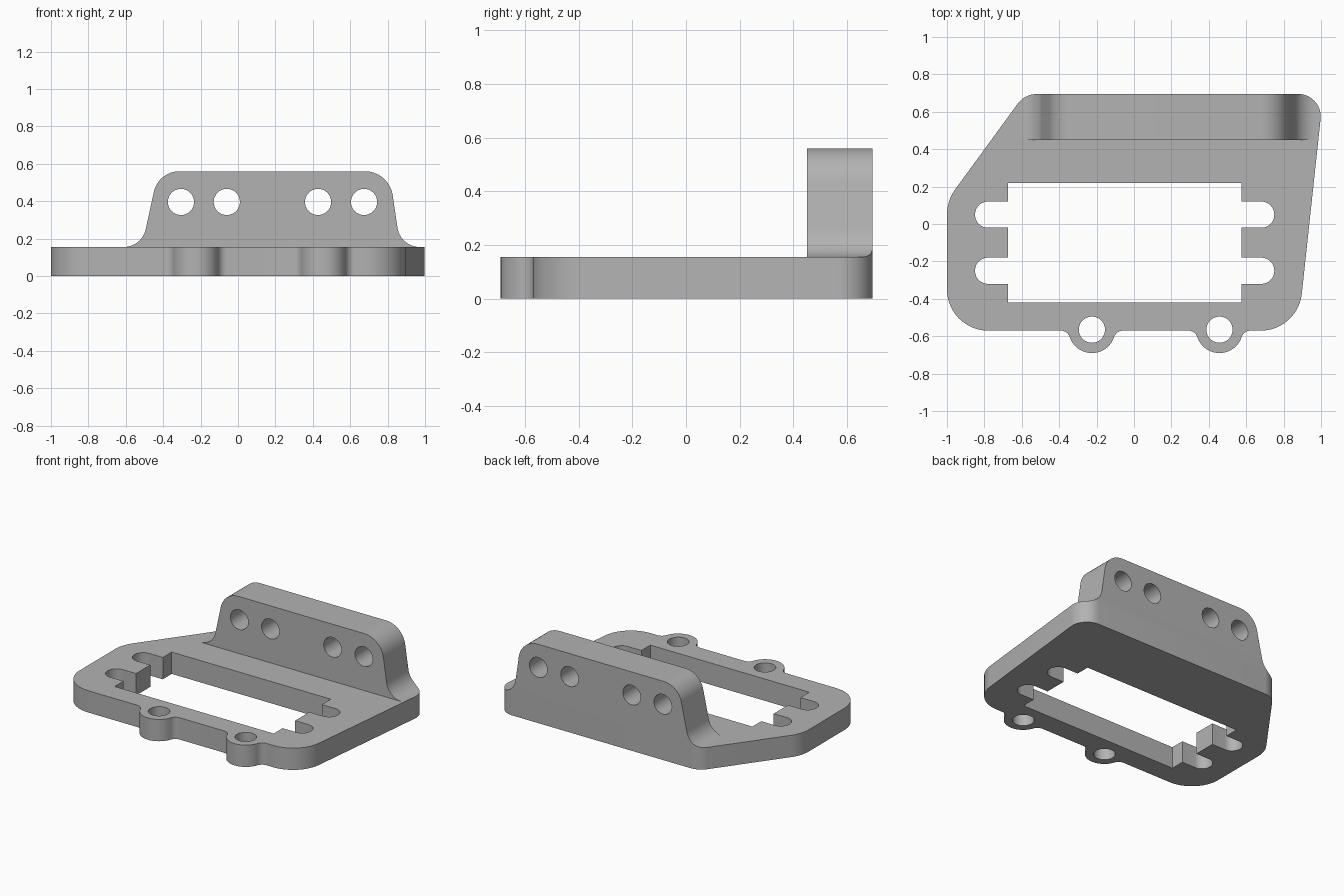
import bpy, bmesh
from math import sin, cos, tan, asin, pi, radians
from mathutils import Vector, Matrix

cube = bpy.data.objects.get("Cube")
if cube:
    bpy.data.objects.remove(cube, do_unlink=True)

GREY = (0.45, 0.45, 0.45, 1)
mat = bpy.data.materials.new("plain grey")
mat.use_nodes = True
mat.diffuse_color = GREY
mat.node_tree.nodes["Principled BSDF"].inputs["Base Color"].default_value = GREY

BASE_TOP, WALL_TOP, BACK, WALL_FRONT, FRONT = 0.155, 0.56, 0.695, 0.45, -0.57
HOLE_R = 0.07


def arc(cx, cy, r, a0, a1, n=12):
    steps = [a0 + (a1 - a0) * i / n for i in range(n + 1)]
    return [(cx + r * cos(a), cy + r * sin(a)) for a in steps]


def circle(cx, cy, r=HOLE_R):
    return arc(cx, cy, r, 0, 2 * pi, 40)[:-1]


def rounded(corners, n=12):
    """Polygon of (x, y, radius) corners with each corner filleted."""
    pts = []
    for i, (x, y, r) in enumerate(corners):
        p = Vector((x, y))
        if r == 0:
            pts.append((x, y))
            continue
        a = (Vector(corners[i - 1][:2]) - p).normalized()
        b = (Vector(corners[(i + 1) % len(corners)][:2]) - p).normalized()
        half = a.angle(b) / 2
        centre = p + (a + b).normalized() * (r / sin(half))
        s = p + a * (r / tan(half)) - centre
        e = p + b * (r / tan(half)) - centre
        turn = s.angle(e)
        for k in range(n + 1):
            t = k / n
            v = (s * sin((1 - t) * turn) + e * sin(t * turn)) / sin(turn)
            pts.append(tuple(centre + v))
    return pts


def ear(cx, cy=-0.565, r=0.125, f=0.05):
    """Round lug that blends into the front edge, from left to right."""
    fy = FRONT - f
    a = asin((cy - fy) / (r + f))
    dx = (r + f) * cos(a)
    return (arc(cx - dx, fy, f, pi / 2, a, 8)
            + arc(cx, cy, r, pi + a, 2 * pi - a, 28)[1:-1]
            + arc(cx + dx, fy, f, pi - a, pi / 2, 8))


def extrude(name, loops, depth, matrix):
    """Solid from closed outlines; inner outlines become holes."""
    cu = bpy.data.curves.new(name, 'CURVE')
    cu.dimensions, cu.fill_mode, cu.extrude = '2D', 'BOTH', depth / 2
    for loop in loops:
        sp = cu.splines.new('POLY')
        sp.points.add(len(loop) - 1)
        for q, (x, y) in zip(sp.points, loop):
            q.co = (x, y, 0, 1)
        sp.use_cyclic_u = True
    tmp = bpy.data.objects.new(name + " outline", cu)
    bpy.context.collection.objects.link(tmp)
    bpy.context.view_layer.update()
    me = bpy.data.meshes.new_from_object(
        tmp.evaluated_get(bpy.context.evaluated_depsgraph_get()))
    bpy.data.objects.remove(tmp, do_unlink=True)
    bm = bmesh.new()
    bm.from_mesh(me)
    bmesh.ops.remove_doubles(bm, verts=bm.verts, dist=1e-4)
    bmesh.ops.transform(bm, matrix=matrix, verts=bm.verts)
    bmesh.ops.recalc_face_normals(bm, faces=bm.faces)
    bm.to_mesh(me)
    bm.free()
    me.materials.clear()
    me.materials.append(mat)
    ob = bpy.data.objects.new(name, me)
    bpy.context.collection.objects.link(ob)
    return ob


# Base plate outline, with two lugs on the front edge
ears = [-0.225, 0.457]
corners = [(-1, FRONT, 0.22)]
for cx in ears:
    corners += [(x, y, 0) for x, y in ear(cx)]
corners += [(0.876, FRONT, 0.22), (1.012, BACK, 0.12),
            (-0.584, BACK, 0.13), (-1, 0.125, 0.23)]
outline = rounded(corners)

# Window with two round-ended slots on each side
R = HOLE_R - 0.0005
slots = [-0.25, 0.05]
window = [(-0.675, -0.42, 0), (0.575, -0.42, 0)]
for y in slots:
    window += [(0.575, y - HOLE_R, 0), (0.75, y - HOLE_R, R),
               (0.75, y + HOLE_R, R), (0.575, y + HOLE_R, 0)]
window += [(0.575, 0.22, 0), (-0.675, 0.22, 0)]
for y in reversed(slots):
    window += [(-0.675, y + HOLE_R, 0), (-0.85, y + HOLE_R, R),
               (-0.85, y - HOLE_R, R), (-0.675, y - HOLE_R, 0)]

base = extrude("base_plate",
               [outline, rounded(window)] + [circle(x, -0.565) for x in ears],
               BASE_TOP, Matrix.Translation((0, 0, BASE_TOP / 2)))

# Upright wall with flared feet and four holes
profile = rounded([(-0.7, BASE_TOP, 0), (0.868, BASE_TOP, 0.12),
                   (0.808, WALL_TOP, 0.15), (-0.426, WALL_TOP, 0.14),
                   (-0.514, BASE_TOP, 0.12)][1:])
# The feet curve outwards, so their arcs are built as tangent fillets
def foot(x, top_x, side):
    lean = Vector((top_x - x, WALL_TOP - BASE_TOP))
    tri = rounded([(x + side, BASE_TOP, 0), (x, BASE_TOP, 0.12),
                   (x + lean.x, BASE_TOP + lean.y, 0)])
    return tri[1:-1]


tops = rounded([(0.868, BASE_TOP, 0), (0.808, WALL_TOP, 0.15),
                (-0.426, WALL_TOP, 0.14), (-0.514, BASE_TOP, 0)])[1:-1]
profile = foot(0.868, 0.808, 1) + tops + foot(-0.514, -0.426, -1)[::-1]
depth = 0.4
wall = extrude("upright_wall",
               [profile] + [circle(x, 0.396) for x in (-0.305, -0.06, 0.428, 0.674)],
               depth,
               Matrix.Translation((0, WALL_FRONT + depth / 2, 0))
               @ Matrix.Rotation(radians(90), 4, 'X'))

# Trim the wall to the plate outline
trim = extrude("trim_cutter", [outline], 2, Matrix.Identity(4))
trim.hide_render = True
mod = wall.modifiers.new("trim", 'BOOLEAN')
mod.operation, mod.object, mod.solver = 'INTERSECT', trim, 'EXACT'
bpy.context.view_layer.update()
trimmed = bpy.data.meshes.new_from_object(
    wall.evaluated_get(bpy.context.evaluated_depsgraph_get()))
wall.modifiers.clear()
wall.data = trimmed
bpy.data.objects.remove(trim, do_unlink=True)

# Smooth the round surfaces, keep the edges sharp
bpy.ops.object.select_all(action='DESELECT')
for ob in (base, wall):
    ob.select_set(True)
    bpy.context.view_layer.objects.active = ob
bpy.ops.object.shade_smooth_by_angle(angle=radians(30))
